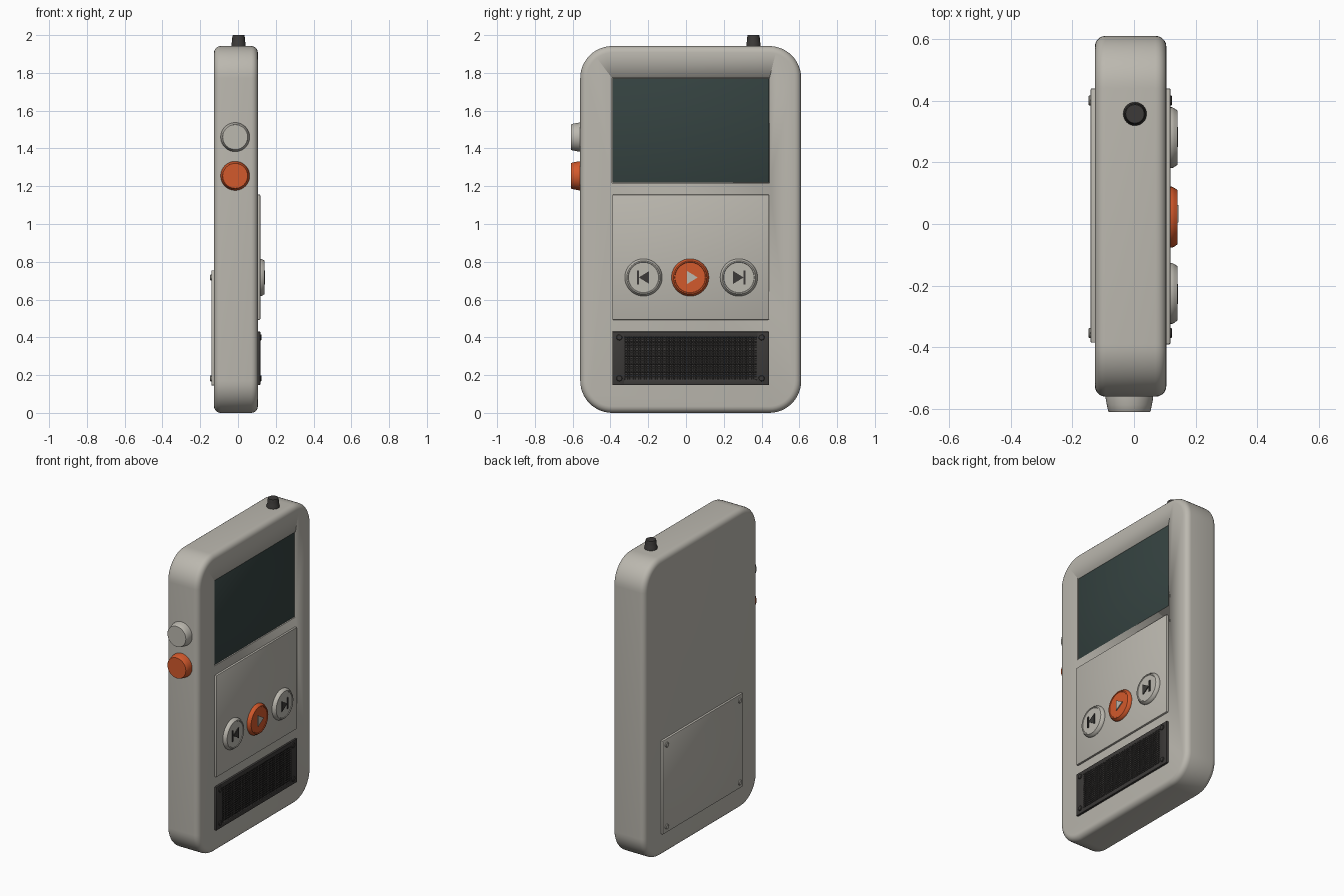
import bpy, bmesh, math
from mathutils import Matrix, Vector

if "Cube" in bpy.data.objects:
    bpy.data.objects.remove(bpy.data.objects["Cube"])


def mat(name, rgb):
    m = bpy.data.materials.new(name)
    m.diffuse_color = (*rgb, 1)
    m.use_nodes = True
    m.node_tree.nodes["Principled BSDF"].inputs["Base Color"].default_value = m.diffuse_color
    return m


SHELL = mat("shell", (0.50, 0.48, 0.43))
ORANGE = mat("orange", (0.65, 0.10, 0.025))
DARK = mat("dark", (0.045, 0.042, 0.04))
GLASS = mat("glass", (0.035, 0.055, 0.052))


def finish(name, bm, material):
    bmesh.ops.recalc_face_normals(bm, faces=bm.faces)
    me = bpy.data.meshes.new(name)
    bm.to_mesh(me)
    bm.free()
    me.materials.append(material)
    ob = bpy.data.objects.new(name, me)
    bpy.context.collection.objects.link(ob)
    smooth(ob)
    return ob


def smooth(ob):
    bpy.ops.object.select_all(action='DESELECT')
    ob.select_set(True)
    bpy.context.view_layer.objects.active = ob
    bpy.ops.object.shade_smooth_by_angle(angle=math.radians(35))


def cube(lo, hi):
    bm = bmesh.new()
    bmesh.ops.create_cube(bm, size=1)
    for v in bm.verts:
        v.co = Vector([(a + b) / 2 + c * (b - a) for a, b, c in zip(lo, hi, v.co)])
    return bm


def box(name, lo, hi, material, bevel=0.005):
    bm = cube(lo, hi)
    if bevel:
        bmesh.ops.bevel(bm, geom=bm.edges[:], offset=bevel, segments=2,
                        profile=0.5, affect='EDGES')
    return finish(name, bm, material)


def lathe(name, profile, loc, axis, material, n=40):
    # profile of (radius, height) pairs spun round the given axis
    bm = bmesh.new()
    rings = [[bm.verts.new((r * math.cos(2 * math.pi * i / n),
                            r * math.sin(2 * math.pi * i / n), h)) for i in range(n)]
             for r, h in profile]
    for a, b in zip(rings, rings[1:]):
        for i in range(n):
            j = (i + 1) % n
            bm.faces.new((a[i], a[j], b[j], b[i]))
    bm.faces.new(rings[0][::-1])
    bm.faces.new(rings[-1])
    rot = Vector((0, 0, 1)).rotation_difference(Vector(axis)).to_matrix().to_4x4()
    bm.transform(Matrix.Translation(loc) @ rot)
    return finish(name, bm, material)


def prism(name, pts, x0, x1, material):
    # outline in (y, z) extruded along x
    bm = bmesh.new()
    f = bm.faces.new([bm.verts.new((x0, y, z)) for y, z in pts])
    ext = bmesh.ops.extrude_face_region(bm, geom=[f])
    bmesh.ops.translate(bm, vec=(x1 - x0, 0, 0),
                        verts=[v for v in ext['geom'] if isinstance(v, bmesh.types.BMVert)])
    return finish(name, bm, material)


# Body: large rounded corners, then softened rims
bm = cube((-0.127, -0.56, 0.0), (0.105, 0.61, 1.942))
corners = [e for e in bm.edges if abs(e.verts[0].co.x - e.verts[1].co.x) > 0.1]
bmesh.ops.bevel(bm, geom=corners, offset=0.17, segments=12, profile=0.5, affect='EDGES')
rims = [e for e in bm.edges if abs(e.verts[0].co.x - e.verts[1].co.x) < 1e-4]
bmesh.ops.bevel(bm, geom=rims, offset=0.035, segments=5, profile=0.5, affect='EDGES')
body = finish("body", bm, SHELL)

# Screen recess cutter and screen
cutter = box("screen_cutter", (0.085, -0.392, 1.217), (0.2, 0.442, 1.773), SHELL, 0)
cutter.hide_render = True
cutter.hide_viewport = True
cut = body.modifiers.new("recess", 'BOOLEAN')
cut.object = cutter
cut.operation = 'DIFFERENCE'
cut.solver = 'EXACT'
box("screen", (0.08, -0.39, 1.219), (0.101, 0.44, 1.771), GLASS, 0.003)

# Control panel
box("control_panel", (0.09, -0.39, 0.493), (0.118, 0.44, 1.156), SHELL)

# Play buttons with raised icons
KEY = [(0.099, 0), (0.099, 0.008), (0.095, 0.016), (0.088, 0.026), (0.082, 0.026),
       (0.080, 0.023)]
ZB = 0.717
for name, y, m in (("previous", -0.225, SHELL), ("play", 0.022, ORANGE), ("next", 0.28, SHELL)):
    lathe(name + "_button", KEY, (0.115, y, ZB), (1, 0, 0), m)
prism("play_icon", [(0.005, ZB - 0.035), (0.062, ZB), (0.005, ZB + 0.035)], 0.13, 0.144, SHELL)
for name, y, s in (("previous", -0.225, -1), ("next", 0.28, 1)):
    prism(name + "_icon", [(y - 0.03 * s, ZB - 0.034), (y + 0.025 * s, ZB),
                           (y - 0.03 * s, ZB + 0.034)], 0.13, 0.143, DARK)
    box(name + "_icon_bar", (0.13, y + 0.03 * s - 0.005, ZB - 0.036),
        (0.143, y + 0.03 * s + 0.005, ZB + 0.036), DARK, 0)

# Speaker: backing plate, frame and woven grille
Y0, Y1, Z0, Z1 = -0.39, 0.44, 0.147, 0.43
GY0, GY1, GZ0, GZ1 = -0.325, 0.375, 0.175, 0.402
box("speaker_backing", (0.09, Y0 + 0.01, Z0 + 0.01), (0.110, Y1 - 0.01, Z1 - 0.01), DARK, 0)
box("speaker_frame_left", (0.09, Y0, Z0), (0.118, GY0, Z1), DARK, 0.003)
box("speaker_frame_right", (0.09, GY1, Z0), (0.118, Y1, Z1), DARK, 0.003)
box("speaker_frame_bottom", (0.09, GY0 - 0.01, Z0), (0.118, GY1 + 0.01, GZ0), DARK, 0.003)
box("speaker_frame_top", (0.09, GY0 - 0.01, GZ1), (0.118, GY1 + 0.01, Z1), DARK, 0.003)
bm = bmesh.new()
bmesh.ops.create_grid(bm, x_segments=48, y_segments=16, size=0.5)
for v in bm.verts:
    v.co = Vector((0.114, (GY0 + GY1) / 2 + v.co.x * (GY1 - GY0),
                   (GZ0 + GZ1) / 2 + v.co.y * (GZ1 - GZ0)))
grille = finish("speaker_grille", bm, DARK)
wire = grille.modifiers.new("wires", 'WIREFRAME')
wire.thickness = 0.006

# Battery cover on the back
box("battery_cover", (-0.141, -0.385, 0.145), (-0.11, 0.44, 0.755), SHELL)

# Corner screws, front and back
SCREW = [(0.016, 0), (0.016, 0.005), (0.013, 0.008)]
for y in (-0.353, 0.4):
    for z in (0.183, 0.40):
        lathe("speaker_screw", SCREW, (0.116, y, z), (1, 0, 0), DARK, 16)
    for z in (0.183, 0.717):
        lathe("cover_screw", SCREW, (-0.14, y, z), (-1, 0, 0), SHELL, 16)

# Side buttons
SIDE = [(0.077, -0.02), (0.077, 0.006), (0.073, 0.028), (0.069, 0.047), (0.066, 0.051)]
lathe("side_button_upper", SIDE, (-0.015, -0.559, 1.46), (0, -1, 0), SHELL)
lathe("side_button_lower", SIDE, (-0.015, -0.559, 1.255), (0, -1, 0), ORANGE)

# Antenna stub on top
lathe("antenna_stub", [(0.038, -0.02), (0.038, 0.018), (0.034, 0.026), (0.034, 0.045),
                       (0.030, 0.06)], (0.003, 0.357, 1.94), (0, 0, 1), DARK, 32)
